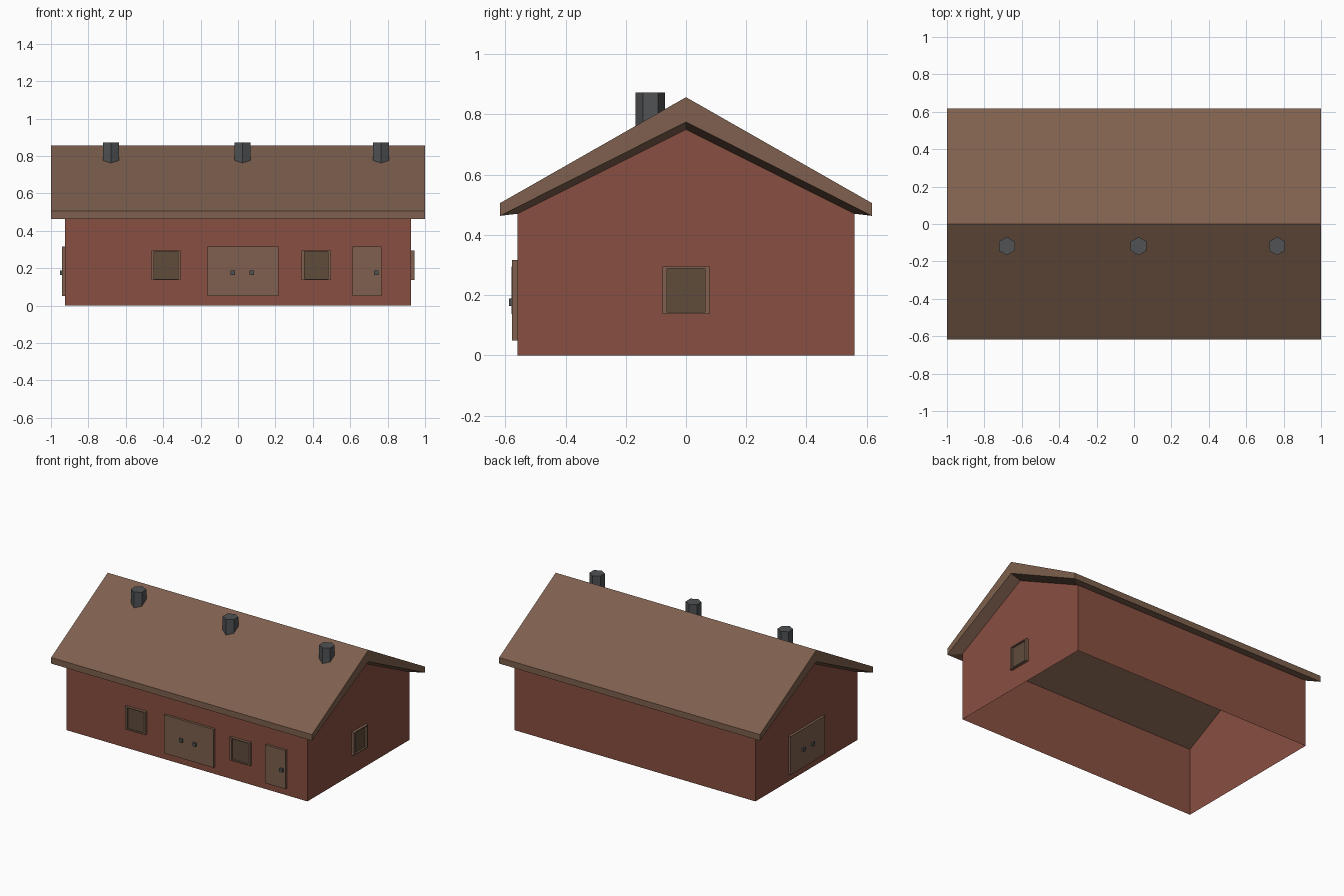
import bpy, bmesh
from math import pi
from mathutils import Matrix, Vector

if "Cube" in bpy.data.objects:
    bpy.data.objects.remove(bpy.data.objects["Cube"])


def mat(name, rgb):
    m = bpy.data.materials.new(name)
    m.diffuse_color = (*rgb, 1)
    m.use_nodes = True
    m.node_tree.nodes["Principled BSDF"].inputs["Base Color"].default_value = m.diffuse_color
    return m


RED = mat("red_wall", (0.25, 0.078, 0.053))
WOOD = mat("brown_wood", (0.21, 0.118, 0.077))
PANE = mat("dark_pane", (0.115, 0.072, 0.044))
IRON = mat("dark_grey", (0.08, 0.084, 0.088))

X, Y = 0.925, 0.56          # half size of the walls
EAVE, RIDGE = 0.47, 0.75    # wall heights


def finish(name, bm, *mats):
    bmesh.ops.recalc_face_normals(bm, faces=bm.faces)
    me = bpy.data.meshes.new(name)
    bm.to_mesh(me)
    bm.free()
    for m in mats:
        me.materials.append(m)
    ob = bpy.data.objects.new(name, me)
    bpy.context.collection.objects.link(ob)
    return ob


def gable_line(bm, x, y, eave, ridge):
    """Eave, ridge, eave vertices at one end."""
    return [bm.verts.new(p) for p in ((x, -y, eave), (x, 0, ridge), (x, y, eave))]


# Walls: an open shell with pointed gable ends
bm = bmesh.new()
ends = []
for x in (-X, X):
    foot = [bm.verts.new((x, y, 0)) for y in (-Y, Y)]
    top = gable_line(bm, x, Y, EAVE, RIDGE)
    bm.faces.new([foot[0], *top, foot[1]])
    ends.append((foot, top))
(fa, ta), (fb, tb) = ends
bm.faces.new((fa[0], fb[0], tb[0], ta[0]))
bm.faces.new((fa[1], fb[1], tb[2], ta[2]))
finish("walls", bm, RED)

# Roof: slab whose soffit slopes in to the wall tops
bm = bmesh.new()
levels = []
for x, y, eave, ridge in ((X, Y, EAVE, RIDGE),
                          (1, 0.618, 0.463, 0.775),
                          (1, 0.618, 0.505, 0.857)):
    a, b = (gable_line(bm, s * x, y, eave, ridge) for s in (-1, 1))
    levels.append(a + b[::-1])
for low, high in zip(levels, levels[1:]):
    for i in range(6):
        j = (i + 1) % 6
        bm.faces.new((low[i], low[j], high[j], high[i]))
for ring in (levels[0], levels[-1]):
    bm.faces.new((ring[0], ring[1], ring[4], ring[5]))
    bm.faces.new((ring[1], ring[2], ring[3], ring[4]))
finish("roof", bm, WOOD)

# Placement of fittings: u runs along the wall, depth goes outward
SIDES = {"front": (0, Y), "right": (pi / 2, X), "left": (-pi / 2, X)}


def fitting(name, side, u, z, rings, *mats):
    """Stack of rectangles (half width, half height, depth), back left open."""
    turn, dist = SIDES[side]
    rot = Matrix.Rotation(turn, 3, 'Z')
    bm = bmesh.new()
    prev = None
    for w, h, d in rings:
        ring = [bm.verts.new(rot @ Vector((u + a * w, -dist - d, z + b * h)))
                for a, b in ((-1, -1), (1, -1), (1, 1), (-1, 1))]
        if prev:
            for i in range(4):
                j = (i + 1) % 4
                bm.faces.new((prev[i], prev[j], ring[j], ring[i]))
        prev = ring
    bm.faces.new(prev).material_index = len(mats) - 1
    finish(name, bm, *mats)


def window(name, side, u):
    w, h = 0.078, 0.079
    fitting(name, side, u, 0.216,
            [(w, h, 0), (w, h, 0.019), (w - 0.015, h - 0.006, 0.019),
             (w - 0.015, h - 0.006, 0.007)], WOOD, PANE)


def door(name, side, u, half, knobs):
    fitting(name, side, u, 0.183, [(half, 0.133, 0), (half, 0.133, 0.017)], WOOD)
    for i, k in enumerate(knobs):
        fitting(f"{name}_knob_{i + 1}", side, k, 0.176,
                [(0.012, 0.012, 0.017), (0.012, 0.012, 0.028)], IRON)


# Windows and doors
window("front_window_left", "front", -0.385)
window("front_window_right", "front", 0.418)
window("side_window", "right", 0)
door("front_double_door", "front", 0.027, 0.19, (-0.028, 0.074))
door("front_single_door", "front", 0.69, 0.078, (0.74,))
door("side_double_door", "left", -0.01, 0.19, (-0.061, 0.041))

# Six-sided chimneys on the front slope
for i, x in enumerate((-0.68, 0.025, 0.765)):
    bm = bmesh.new()
    bmesh.ops.create_cone(bm, cap_ends=True, segments=6, radius1=0.049,
                          radius2=0.049, depth=0.122,
                          matrix=Matrix.Translation((x, -0.118, 0.811)))
    xs = [v.co.x - x for v in bm.verts]
    if max(xs) > 0.045:     # corners point to front and back
        bmesh.ops.rotate(bm, verts=bm.verts, cent=(x, -0.118, 0),
                         matrix=Matrix.Rotation(pi / 6, 3, 'Z'))
    finish(f"chimney_{i + 1}", bm, IRON)
